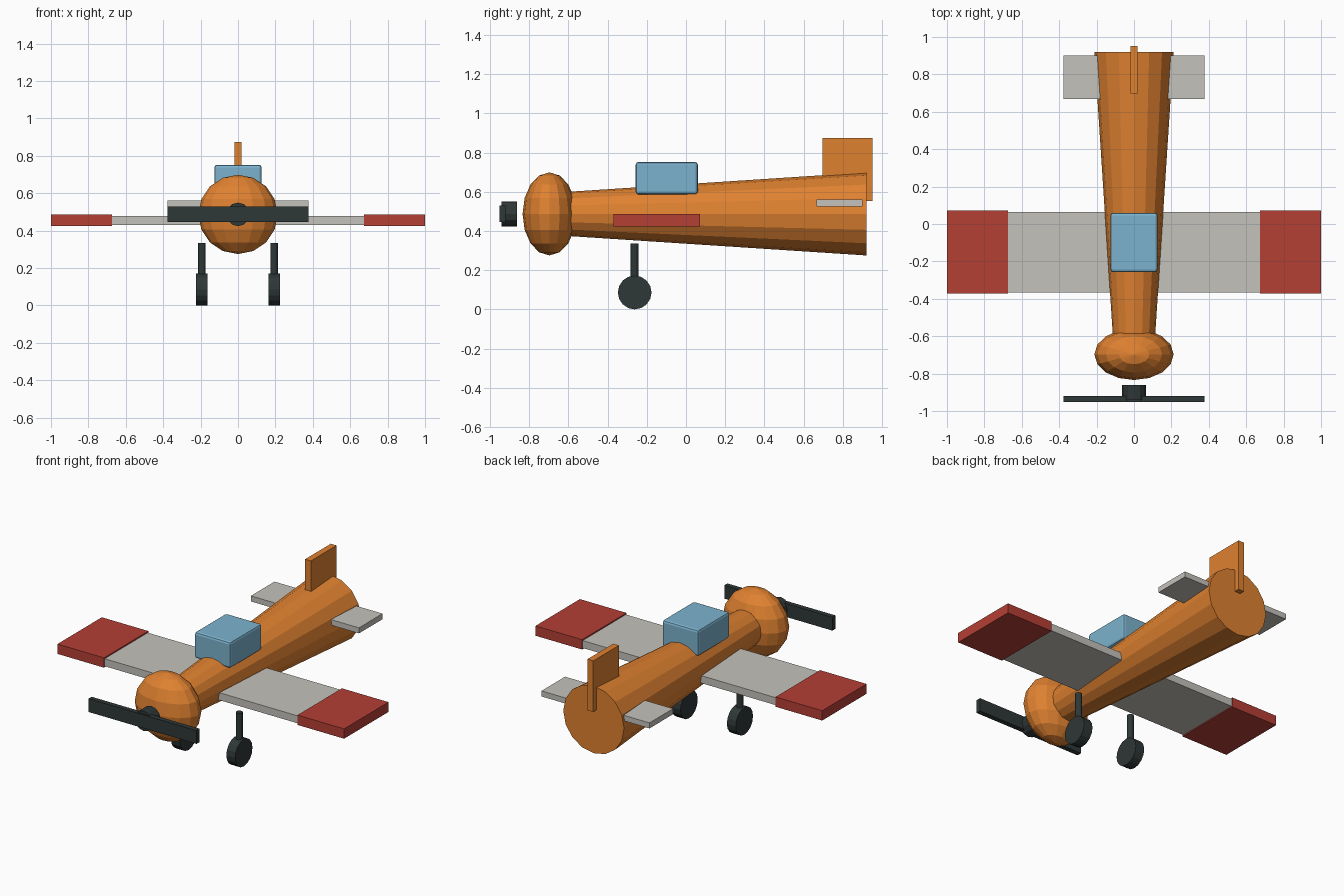
import bpy, math
from mathutils import Matrix

if "Cube" in bpy.data.objects:
    bpy.data.objects.remove(bpy.data.objects["Cube"])


def material(name, rgb):
    m = bpy.data.materials.new(name)
    m.diffuse_color = (*rgb, 1)
    m.use_nodes = True
    m.node_tree.nodes["Principled BSDF"].inputs["Base Color"].default_value = m.diffuse_color
    return m


ORANGE = material("orange paint", (0.74, 0.22, 0.03))
GREY = material("light grey", (0.56, 0.54, 0.50))
RED = material("red paint", (0.46, 0.05, 0.036))
BLUE = material("sky blue glass", (0.20, 0.45, 0.62))
DARK = material("dark rubber", (0.028, 0.038, 0.038))
AXIS_Z = 0.487  # height of the body centre line


def finish(name, mat):
    ob = bpy.context.object
    ob.name = name
    ob.data.materials.append(mat)
    return ob


def box(name, mat, x, y, z, bevel=0.0):
    """Box from (min, max) pairs."""
    bpy.ops.mesh.primitive_cube_add(size=1)
    ob = finish(name, mat)
    size = [b - a for a, b in (x, y, z)]
    mid = [(a + b) / 2 for a, b in (x, y, z)]
    ob.data.transform(Matrix.Translation(mid) @ Matrix.Diagonal((*size, 1)))
    if bevel:
        mod = ob.modifiers.new("soft edges", 'BEVEL')
        mod.width, mod.segments = bevel, 2
    return ob


def cylinder(name, mat, loc, r1, r2, depth, sides, rot=(0, 0, 0)):
    bpy.ops.mesh.primitive_cone_add(vertices=sides, radius1=r1, radius2=r2,
                                    depth=depth, location=loc, rotation=rot)
    return finish(name, mat)


# Body: tapered tube, wide at the tail (local +z points to +y)
y0, y1 = -0.69, 0.92
cylinder("fuselage", ORANGE, (0, (y0 + y1) / 2, AXIS_Z), 0.107, 0.212, y1 - y0,
         16, (-math.pi / 2, 0, 0))

# Nose: flattened faceted ball
bpy.ops.mesh.primitive_uv_sphere_add(segments=16, ring_count=8, radius=0.212,
                                     location=(0, -0.697, AXIS_Z))
finish("nose", ORANGE).scale = (1, 0.137 / 0.212, 1)

# Wings, tail and canopy
box("wing", GREY, (-0.68, 0.68), (-0.365, 0.065), (0.431, 0.478))
box("tailplane", GREY, (-0.377, 0.377), (0.667, 0.902), (0.525, 0.56))
box("tail_fin", ORANGE, (-0.02, 0.02), (0.697, 0.953), (0.553, 0.875))
box("canopy", BLUE, (-0.126, 0.126), (-0.257, 0.06), (0.587, 0.752), 0.014)

# Propeller and hub
box("propeller_blade", DARK, (-0.377, 0.377), (-0.951, -0.92), (0.446, 0.53))
cylinder("propeller_hub", DARK, (0, -0.902, AXIS_Z), 0.063, 0.063, 0.08, 12,
         (math.pi / 2, 0, 0))

# Mirrored wing tips and landing gear
for side, s in (("left", -1), ("right", 1)):
    box(f"wing_tip_{side}", RED, sorted((s * 0.675, s)), (-0.371, 0.071), (0.424, 0.486))
    cylinder(f"gear_strut_{side}", DARK, (s * 0.193, -0.262, 0.21), 0.02, 0.02, 0.25, 12)
    cylinder(f"wheel_{side}", DARK, (s * 0.193, -0.262, 0.086), 0.086, 0.086, 0.062, 16,
             (0, math.pi / 2, 0))
